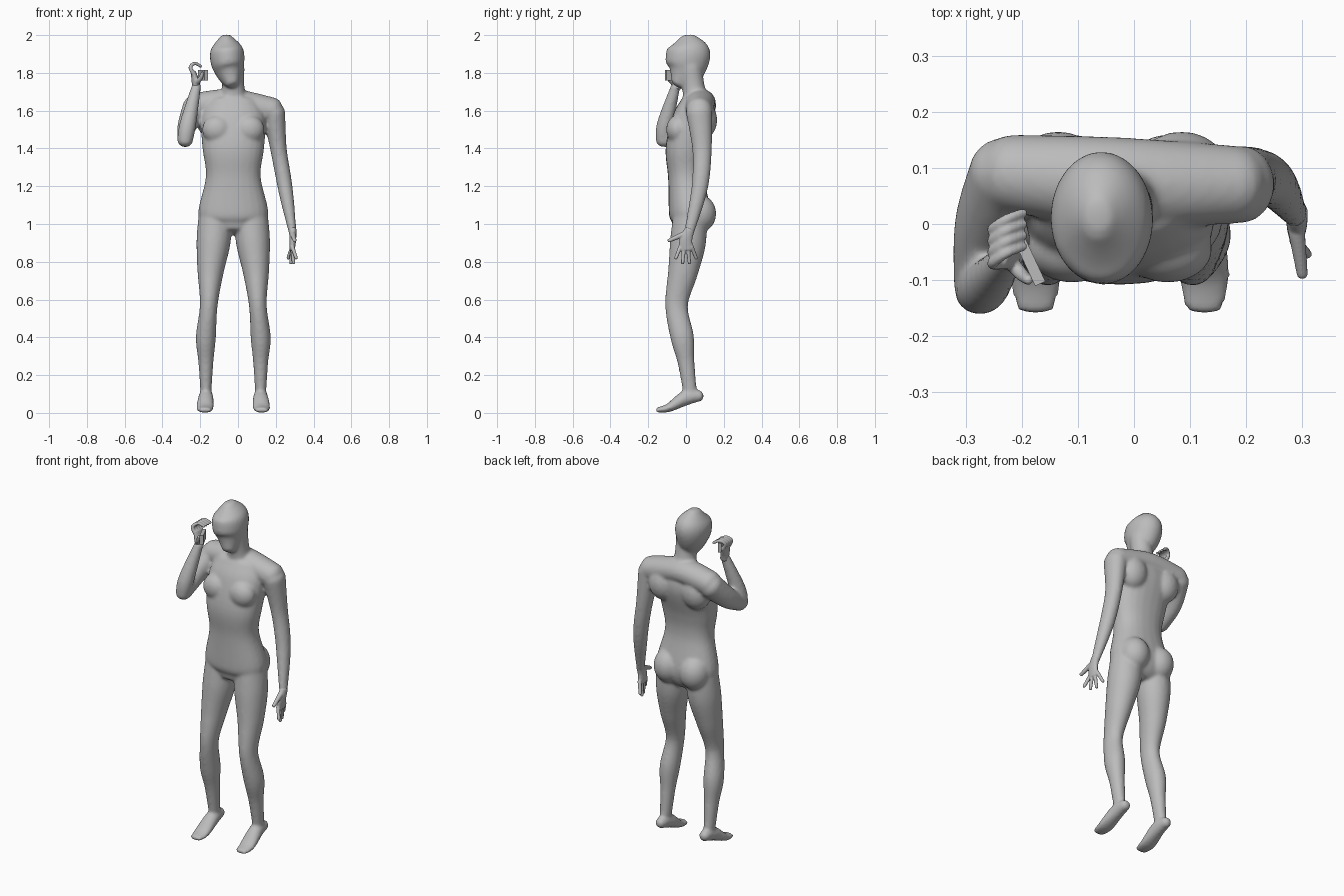
import bpy, bmesh, math
from mathutils import Vector, Matrix

cube = bpy.data.objects.get("Cube")
if cube:
    bpy.data.objects.remove(cube, do_unlink=True)

grey = bpy.data.materials.new("plain grey")
grey.use_nodes = True
colour = (.5, .5, .5, 1)
grey.diffuse_color = colour
grey.node_tree.nodes["Principled BSDF"].inputs["Base Color"].default_value = colour

ALONG_X, ALONG_Y = Vector((1, 0, 0)), Vector((0, 1, 0))
MIDDLE = -.025          # the body's own mirror plane
SIDES = 24


def spline(before, start, end, after, t):
    """Smooth value between start and end."""
    slope_in, slope_out = (end - before) / 2, (after - start) / 2
    bend = 3 * (end - start) - 2 * slope_in - slope_out
    twist = 2 * (start - end) + slope_in + slope_out
    return start + t * (slope_in + t * (bend + t * twist))


def flip(rings):
    """Mirror rings across the middle of the body."""
    return [(2 * MIDDLE - x, *rest) for x, *rest in rings]


def central(rows):
    """Place rows of y, z, width and depth on the middle plane."""
    return [(MIDDLE, *row) for row in rows]


def loft(bm, rings, ref=ALONG_X, cap=.8, power=2, steps=6):
    """Smooth limb through rings of x, y, z, width along ref, and depth if not round."""
    rings = [ring if len(ring) == 5 else (*ring, ring[-1]) for ring in rings]
    last = len(rings) - 1
    fine = []
    for i in range(last):
        near = (rings[max(i - 1, 0)], rings[i], rings[i + 1], rings[min(i + 2, last)])
        for step in range(steps):
            fine.append([spline(*values, step / steps) for values in zip(*near)])
    fine.append(rings[last])

    points = [Vector(ring[:3]) for ring in fine]
    sections = []
    for i, (*_, wide, deep) in enumerate(fine):
        ahead, behind = points[min(i + 1, len(points) - 1)], points[max(i - 1, 0)]
        sections.append((points[i], (ahead - behind).normalized(), wide, deep))

    def rounded(section, sign):
        """Shrinking sections that close an end."""
        point, axis, wide, deep = section
        height = min(wide, deep) * cap * sign
        angles = [math.pi / 2 * k / 4.2 for k in range(1, 5)]
        return [(point + axis * height * math.sin(a), axis, wide * math.cos(a), deep * math.cos(a))
                for a in angles]

    sections = rounded(sections[0], -1)[::-1] + sections + rounded(sections[-1], 1)

    def soften(value):
        return math.copysign(abs(value) ** (2 / power), value)

    loops = []
    for point, axis, wide, deep in sections:
        side = (ref - axis * ref.dot(axis)).normalized()
        front = axis.cross(side)
        loop = []
        for k in range(SIDES):
            angle = math.tau * k / SIDES
            offset = side * wide * soften(math.cos(angle)) + front * deep * soften(math.sin(angle))
            loop.append(bm.verts.new(point + offset))
        loops.append(loop)
    for low, high in zip(loops, loops[1:]):
        for k in range(SIDES):
            n = (k + 1) % SIDES
            bm.faces.new((low[k], low[n], high[n], high[k]))
    bm.faces.new(loops[0][::-1])
    bm.faces.new(loops[-1])


def muscle_pair(bm, out, y, z, size):
    """Matching oval bulges on both sides of the body."""
    for side in (-1, 1):
        place = Matrix.Translation((MIDDLE + side * out, y, z)) @ Matrix.Diagonal((*size, 1))
        bmesh.ops.create_uvsphere(bm, u_segments=SIDES, v_segments=SIDES, radius=1, matrix=place)


def finish(bm, name, voxel=0, smooth=0):
    """Make the object, fusing overlapping forms into one skin."""
    bmesh.ops.recalc_face_normals(bm, faces=bm.faces)
    mesh = bpy.data.meshes.new(name)
    bm.to_mesh(mesh)
    bm.free()
    mesh.materials.append(grey)
    obj = bpy.data.objects.new(name, mesh)
    bpy.context.collection.objects.link(obj)
    if voxel:
        fuse = obj.modifiers.new("fuse", "REMESH")
        fuse.mode = "VOXEL"
        fuse.voxel_size = voxel
        fuse.use_smooth_shade = True
        relax = obj.modifiers.new("relax", "SMOOTH")
        relax.factor = .5
        relax.iterations = smooth


body = bmesh.new()

# Trunk and neck
trunk = [(.01, .97, .11, .08), (.02, 1.05, .185, .11), (0, 1.25, .145, .095),
         (0, 1.4, .163, .108), (.04, 1.56, .17, .11), (.055, 1.65, .13, .08)]
loft(body, central(trunk), power=2.3, cap=.3)
loft(body, central([(.055, 1.64, .085, .07), (.04, 1.72, .06), (.025, 1.83, .06)]))

# Shoulder yoke
loft(body, [(-.22, .09, 1.625, .07), (-.03, .075, 1.645, .08, .07), (.18, .07, 1.6, .07)], ref=ALONG_Y)

# Head, leaning slightly to the right
loft(body, [(-.03, -.05, 1.74, .033), (-.045, -.01, 1.8, .07, .093), (-.055, .005, 1.86, .09, .115),
            (-.06, .015, 1.93, .084, .11), (-.065, .01, 1.993, .03, .04)], cap=.3)

# Chest, seat and upper back
muscle_pair(body, .085, -.045, 1.5, (.08, .06, .075))
muscle_pair(body, .085, .07, 1.055, (.085, .09, .1))
muscle_pair(body, .11, .09, 1.55, (.085, .075, .1))

# Legs and feet
leg = [(-.12, .02, 1.03, .09), (-.13, .01, .9, .09, .095), (-.145, -.015, .75, .07, .08),
       (-.155, -.05, .57, .047, .06), (-.17, -.02, .4, .053, .062), (-.17, 0, .27, .04, .045),
       (-.17, .02, .12, .03, .037)]
foot = [(-.17, .07, .09, .03), (-.17, 0, .08, .04), (-.175, -.09, .028, .047, .023),
        (-.175, -.15, .015, .035, .014)]
for shape in (leg, foot):
    loft(body, shape)
    loft(body, flip(shape))

# Hanging left arm
loft(body, [(.19, .07, 1.59, .06, .07), (.214, .085, 1.4, .044, .052), (.24, .08, 1.25, .041, .046),
            (.26, .06, 1.13, .036, .04), (.29, .015, .95, .02, .026)])

# Bent right arm
loft(body, [(-.225, .09, 1.615, .07), (-.27, 0, 1.52, .05, .06), (-.28, -.11, 1.445, .042)])
loft(body, [(-.28, -.12, 1.44, .04), (-.265, -.11, 1.53, .044), (-.22, -.055, 1.73, .025)])
finish(body, "body", voxel=.009, smooth=7)

# Left hand with spread fingers
hand = bmesh.new()
loft(hand, [(.29, .02, .97, .02, .026), (.29, 0, .92, .018, .034), (.287, 0, .865, .014, .037)], cap=.5)
for k in range(4):
    root = .02 * k - .03
    tip = root * 1.8
    loft(hand, [(.287, root, .88, .011), (.287 - tip * .4, tip, .79 + 10 * tip * tip, .009)])
loft(hand, [(.29, -.015, .945, .015), (.3, -.09, .912, .01)])
finish(hand, "left_hand", voxel=.004, smooth=3)

# Right hand with curled fingers
grip = bmesh.new()
loft(grip, [(-.22, -.05, 1.72, .023, .025), (-.226, -.048, 1.76, .02, .034), (-.236, -.04, 1.8, .015, .04)],
     cap=.5)
for k in range(4):
    y = .02 * k - .07
    loft(grip, [(-.236, y, 1.795, .011), (-.252, y, 1.83, .01), (-.228, y + .018, 1.85, .009),
                (-.197, y + .03, 1.835, .008)], ref=ALONG_Y)
loft(grip, [(-.218, -.07, 1.75, .014), (-.2, -.09, 1.77, .012), (-.188, -.1, 1.8, .009)], ref=ALONG_Y)
finish(grip, "right_hand", voxel=.004, smooth=3)

# Small handset held near the face
box = bmesh.new()
turn = Matrix.Translation((-.185, -.068, 1.787)) @ Matrix.Rotation(math.radians(-65), 4, "Z")
bmesh.ops.create_cube(box, size=1, matrix=turn @ Matrix.Diagonal((.085, .02, .055, 1)))
finish(box, "handset")
